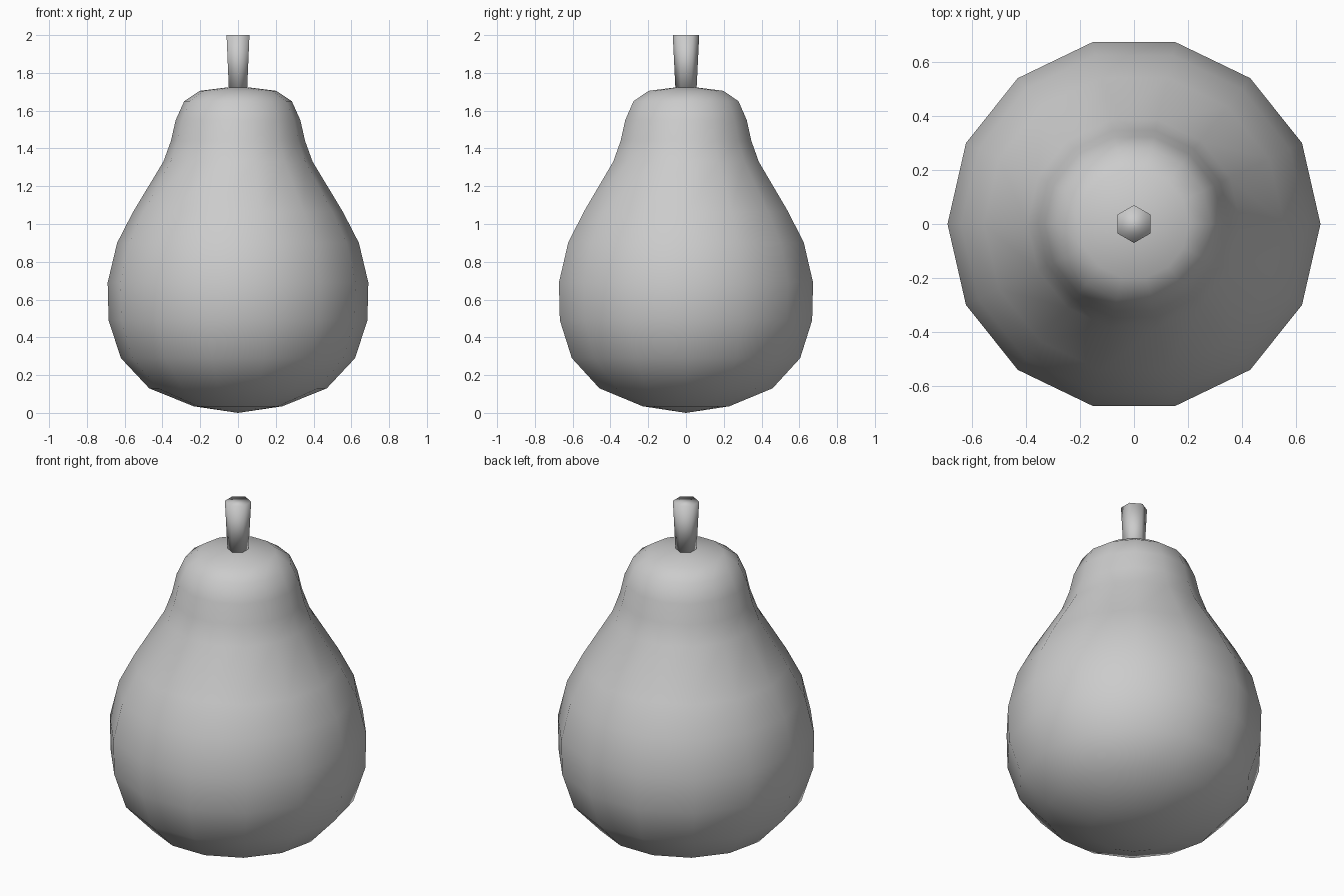
import bpy, bmesh
from math import cos, sin, tau

if "Cube" in bpy.data.objects:
    bpy.data.objects.remove(bpy.data.objects["Cube"])


def lathe(name, profile, sides, turn=0.0):
    """Revolve (radius, z) points around z; radius 0 makes a single pole vertex."""
    bm = bmesh.new()
    rings = []
    for r, z in profile:
        if r == 0:
            rings.append([bm.verts.new((0, 0, z))] * sides)
        else:
            rings.append([bm.verts.new((r * cos(turn + tau * i / sides),
                                        r * sin(turn + tau * i / sides), z))
                          for i in range(sides)])
    for low, high in zip(rings, rings[1:]):
        for i in range(sides):
            j = (i + 1) % sides
            corners = list(dict.fromkeys((low[i], low[j], high[j], high[i])))
            bm.faces.new(corners)
    # close open ends
    for ring in (rings[0], rings[-1]):
        if len(set(ring)) > 1:
            bm.faces.new(ring)
    bmesh.ops.recalc_face_normals(bm, faces=bm.faces)
    for f in bm.faces:
        f.smooth = True
    mesh = bpy.data.meshes.new(name)
    bm.to_mesh(mesh)
    bm.free()
    obj = bpy.data.objects.new(name, mesh)
    bpy.context.collection.objects.link(obj)
    return obj


# Fruit body: wide rounded base, narrow neck
lathe("pear_body", [(0, 0.0), (0.235, 0.035), (0.47, 0.13), (0.62, 0.29),
                    (0.685, 0.49), (0.69, 0.69), (0.64, 0.90), (0.555, 1.065),
                    (0.395, 1.33), (0.355, 1.44), (0.33, 1.55), (0.285, 1.65),
                    (0.203, 1.705), (0, 1.73)], 14)

# Stem: six-sided, flaring towards the top
lathe("stem", [(0.056, 1.715), (0.07, 2.0)], 6, tau / 12)
